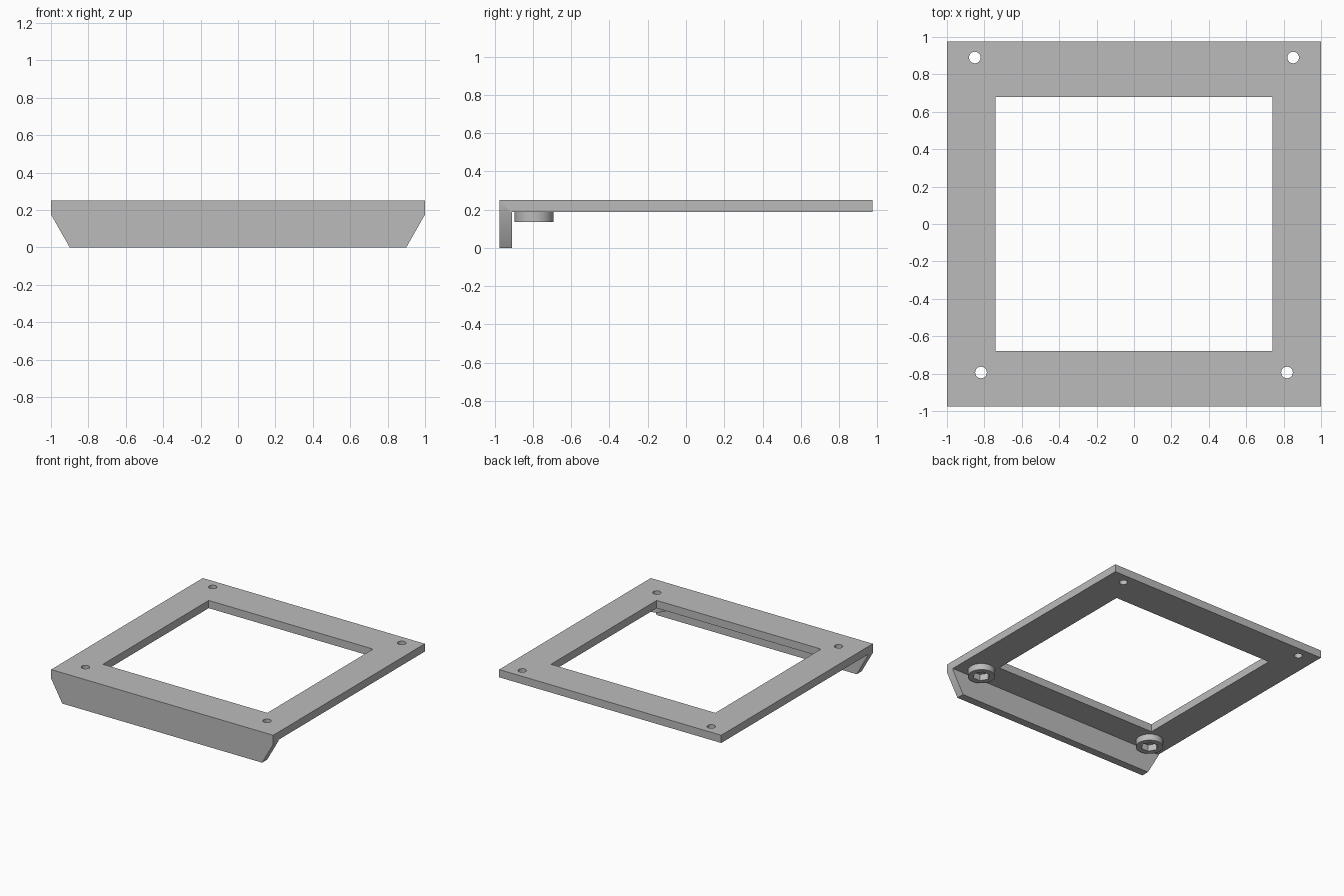
import bpy, bmesh
from math import sin, cos, pi, radians
from mathutils import Vector

if "Cube" in bpy.data.objects:
    bpy.data.objects.remove(bpy.data.objects["Cube"], do_unlink=True)

# Main dimensions
TOP, UNDER, BOSS_BASE = 0.25, 0.187, 0.135
HALF_X, HALF_Y, LIP = 1.0, 0.975, 0.065

grey = bpy.data.materials.new("plain grey")
grey.use_nodes = True
grey.diffuse_color = (0.5, 0.5, 0.5, 1)
grey.node_tree.nodes["Principled BSDF"].inputs["Base Color"].default_value = (0.5, 0.5, 0.5, 1)


def prism(name, points, along):
    """Extrude a closed planar outline along a vector."""
    bm = bmesh.new()
    face = bm.faces.new([bm.verts.new(p) for p in points])
    out = bmesh.ops.extrude_face_region(bm, geom=[face])
    moved = [g for g in out["geom"] if isinstance(g, bmesh.types.BMVert)]
    bmesh.ops.translate(bm, verts=moved, vec=Vector(along))
    bmesh.ops.recalc_face_normals(bm, faces=bm.faces)
    mesh = bpy.data.meshes.new(name)
    bm.to_mesh(mesh)
    bm.free()
    mesh.materials.append(grey)
    obj = bpy.data.objects.new(name, mesh)
    bpy.context.collection.objects.link(obj)
    return obj


def column(name, x, y, radius, sides, z0, z1):
    ring = [(x + radius * cos(2 * pi * i / sides), y + radius * sin(2 * pi * i / sides), z0)
            for i in range(sides)]
    return prism(name, ring, (0, 0, z1 - z0))


def cut(obj, cutters):
    """Subtract each cutter, bake the result and drop the cutters."""
    for c in cutters:
        c.hide_render = True
        mod = obj.modifiers.new("cut", 'BOOLEAN')
        mod.operation, mod.solver, mod.object = 'DIFFERENCE', 'EXACT', c
    deps = bpy.context.evaluated_depsgraph_get()
    mesh = bpy.data.meshes.new_from_object(obj.evaluated_get(deps))
    obj.modifiers.clear()
    obj.data = mesh
    for c in cutters:
        bpy.data.objects.remove(c, do_unlink=True)


def smooth(obj):
    bpy.ops.object.select_all(action='DESELECT')
    obj.select_set(True)
    bpy.context.view_layer.objects.active = obj
    bpy.ops.object.shade_smooth_by_angle(angle=radians(30))


# Frame plate with a downturned front lip, from an L-shaped profile
profile = [(-HALF_Y, 0), (-HALF_Y + LIP, 0), (-HALF_Y + LIP, UNDER),
           (HALF_Y, UNDER), (HALF_Y, TOP), (-HALF_Y, TOP)]
frame = prism("frame_with_front_lip", [(-HALF_X, y, z) for y, z in profile], (2 * HALF_X, 0, 0))

# Central window
window = prism("window_cutter", [(-0.74, -0.68, 0.1), (0.74, -0.68, 0.1),
                                 (0.74, 0.68, 0.1), (-0.74, 0.68, 0.1)], (0, 0, 0.3))
cutters = [window]

front_holes = (0.818, -0.794)
back_holes = (0.851, 0.89)
for side in (-1, 1):
    # Slanted lip ends
    wedge = [(0.9, 0.0), (0.843, -0.1), (1.1, -0.1), (1.1, 0.176), (1.0, 0.176)]
    cutters.append(prism("lip_end_cutter", [(side * x, -1.1, z) for x, z in wedge], (0, 0.25, 0)))
    # Screw holes
    for x, y in (front_holes, back_holes):
        cutters.append(column("hole_cutter", side * x, y, 0.031, 32, 0.1, 0.4))
cut(frame, cutters)
smooth(frame)

# Round bosses with hexagonal nut pockets under the front holes
for side, label in ((-1, "right"), (1, "left")):
    x, y = side * front_holes[0], front_holes[1]
    boss = column(label + "_nut_boss", x, y, 0.102, 48, BOSS_BASE, UNDER)
    cut(boss, [column("nut_cutter", x, y, 0.065, 6, 0.1, 0.3)])
    smooth(boss)
